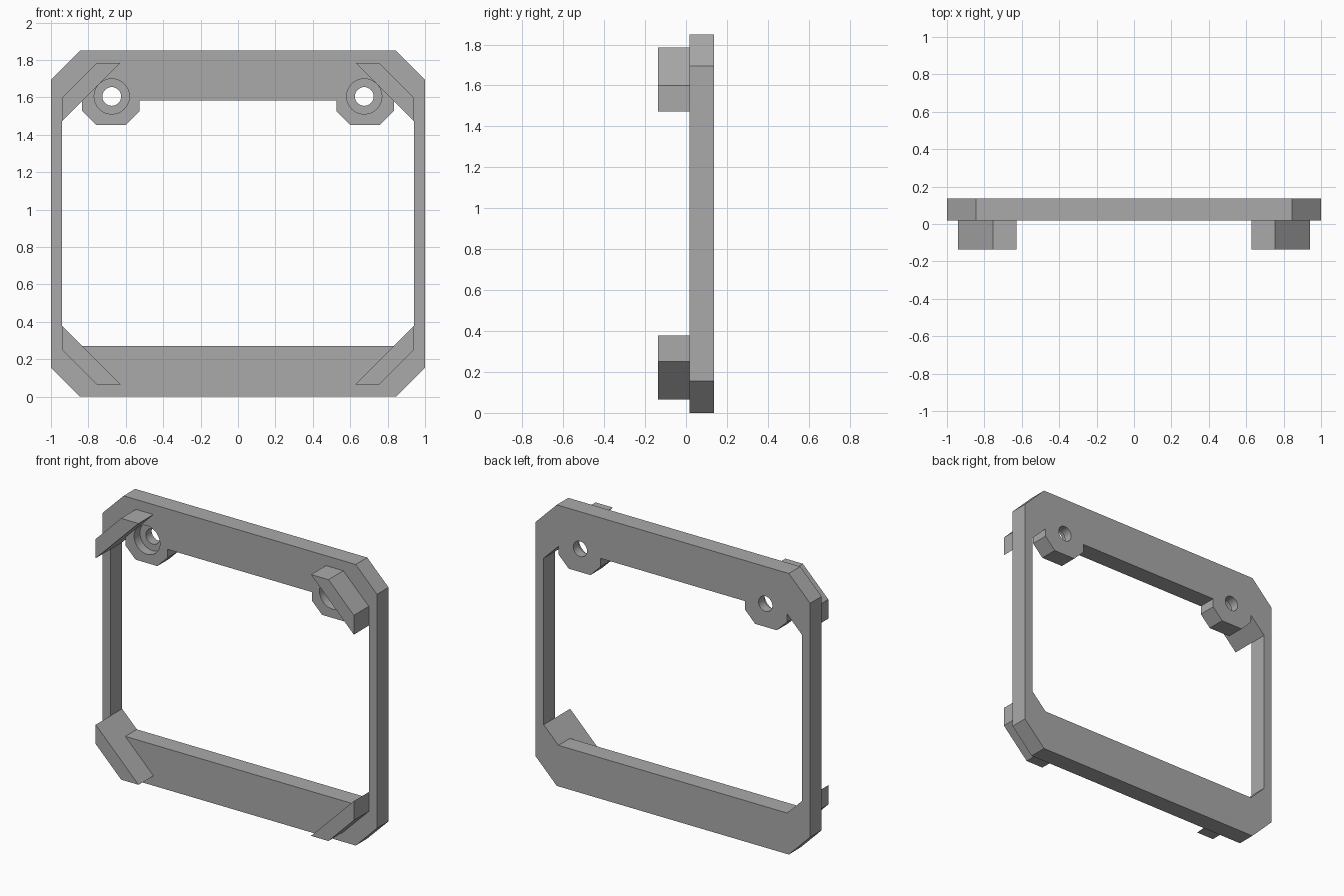
import bpy
import bmesh
from math import radians
from mathutils import Matrix

cube = bpy.data.objects.get("Cube")
if cube:
    bpy.data.objects.remove(cube, do_unlink=True)

FRONT, SEAT, BACK = -0.1375, 0.0175, 0.1375   # depth planes
HEIGHT = 1.85

grey = bpy.data.materials.new("plain grey")
grey.use_nodes = True
grey.diffuse_color = (0.4, 0.4, 0.4, 1)
grey.node_tree.nodes["Principled BSDF"].inputs["Base Color"].default_value = (0.4, 0.4, 0.4, 1)


def add_object(name, bm):
    bmesh.ops.recalc_face_normals(bm, faces=bm.faces)
    mesh = bpy.data.meshes.new(name)
    bm.to_mesh(mesh)
    bm.free()
    mesh.materials.append(grey)
    obj = bpy.data.objects.new(name, mesh)
    bpy.context.collection.objects.link(obj)
    return obj


def prism(name, outline, y0, y1):
    """Extrude an x-z outline from y0 to y1."""
    bm = bmesh.new()
    face = bm.faces.new([bm.verts.new((x, y0, z)) for x, z in outline])
    ext = bmesh.ops.extrude_face_region(bm, geom=[face])
    moved = [v for v in ext["geom"] if isinstance(v, bmesh.types.BMVert)]
    bmesh.ops.translate(bm, verts=moved, vec=(0, y1 - y0, 0))
    return add_object(name, bm)


def cylinder(name, x, z, radius, y0, y1):
    bm = bmesh.new()
    place = Matrix.Translation((x, (y0 + y1) / 2, z)) @ Matrix.Rotation(radians(90), 4, "X")
    bmesh.ops.create_cone(bm, cap_ends=True, segments=48, radius1=radius,
                          radius2=radius, depth=y1 - y0, matrix=place)
    return add_object(name, bm)


def cut(target, cutter):
    cutter.hide_render = True
    mod = target.modifiers.new("cut", "BOOLEAN")
    mod.operation = "DIFFERENCE"
    mod.solver = "EXACT"
    mod.object = cutter
    bpy.context.view_layer.objects.active = target
    bpy.ops.object.modifier_apply(modifier=mod.name)
    bpy.data.objects.remove(cutter, do_unlink=True)


def symmetric(half):
    return half + [(-x, z) for x, z in reversed(half)]


# Frame plate with chamfered corners
frame = prism("frame", symmetric([(0.845, 0), (1, 0.155), (1, 1.695), (0.845, HEIGHT)]),
              SEAT, BACK)

# Opening, shaped around the two hanging screw lugs
opening = symmetric([(0.833, 0.27), (0.94, 0.377), (0.94, 1.473), (0.833, 1.58),
                     (0.833, 1.528), (0.758, 1.453), (0.6, 1.453), (0.527, 1.526),
                     (0.527, 1.583)])
cut(frame, prism("opening_cutter", opening, SEAT - 0.1, BACK + 0.1))

# Counterbored screw holes
for side in (-1, 1):
    cut(frame, cylinder("hole_cutter", side * 0.675, 1.605, 0.05, SEAT - 0.1, BACK + 0.1))
    cut(frame, cylinder("counterbore_cutter", side * 0.675, 1.605, 0.094, SEAT - 0.1, SEAT + 0.06))

bpy.ops.object.select_all(action="DESELECT")
frame.select_set(True)
bpy.context.view_layer.objects.active = frame
bpy.ops.object.shade_smooth_by_angle(angle=radians(30))

# Diagonal locating tabs on the front of each corner
TAB = [(0.94, 0.377), (0.94, 0.25), (0.755, 0.065), (0.628, 0.065)]
for side, across in (("left", 1), ("right", -1)):
    for level in ("lower", "upper"):
        outline = [(across * x, z if level == "lower" else HEIGHT - z) for x, z in TAB]
        prism(f"{level}_{side}_tab", outline, FRONT, SEAT)
